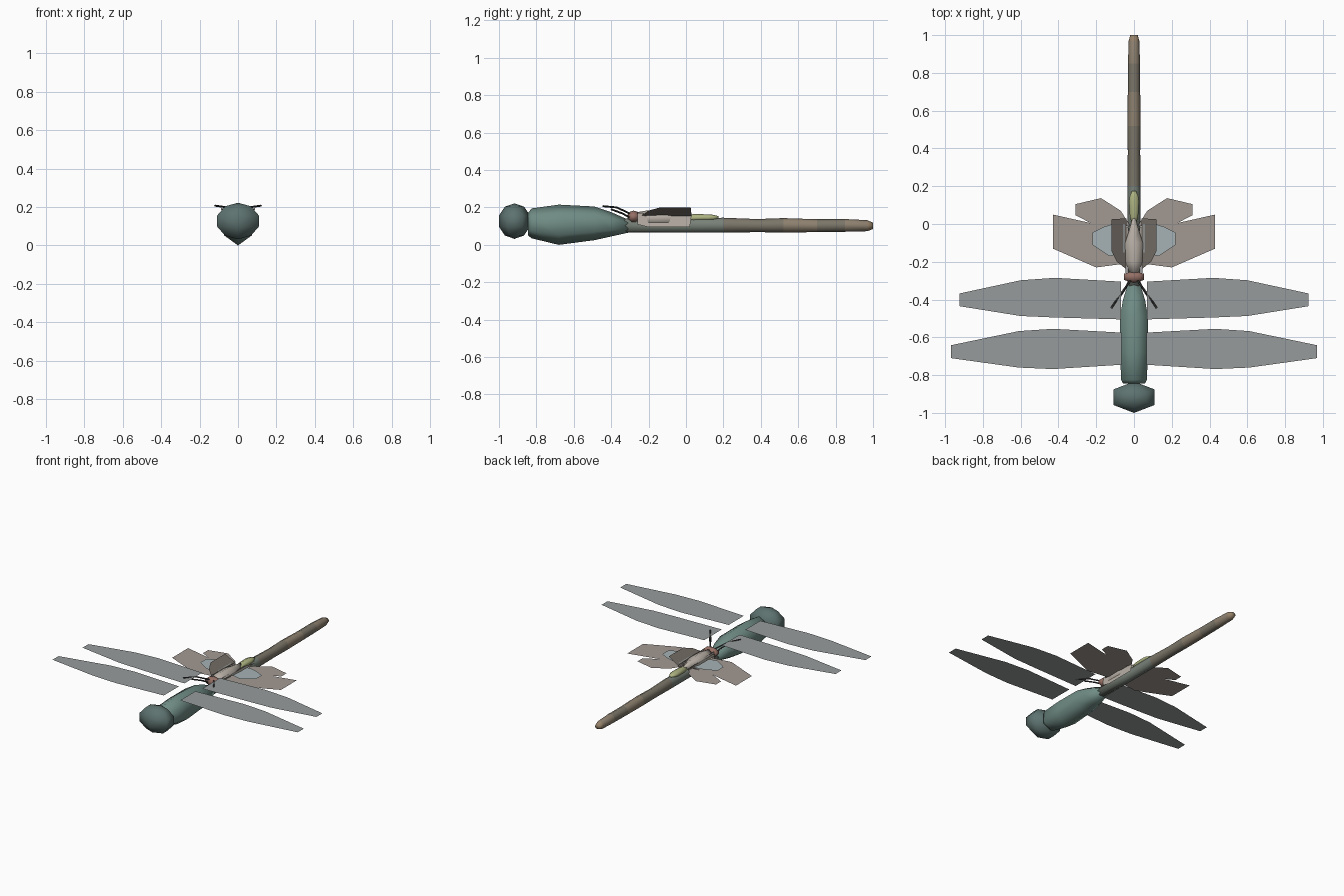
import bpy, bmesh
from math import sin, cos, pi

if "Cube" in bpy.data.objects:
    bpy.data.objects.remove(bpy.data.objects["Cube"])

def mat(name, r, g, b):
    m = bpy.data.materials.new(name)
    m.diffuse_color = (r, g, b, 1)
    m.use_nodes = True
    m.node_tree.nodes["Principled BSDF"].inputs["Base Color"].default_value = m.diffuse_color
    return m

TEAL = mat("teal", .16, .26, .23)
DARK_TEAL = mat("dark_teal", .11, .17, .16)
WING = mat("wing_grey", .31, .33, .33)
TAUPE = mat("taupe", .36, .32, .29)
BLUE = mat("pale_blue", .38, .45, .47)
DUSK = mat("dusk", .17, .15, .13)
CREAM = mat("cream", .48, .43, .38)
RUST = mat("rust", .30, .16, .13)
GREEN = mat("soft_green", .42, .45, .22)
BLACK = mat("charcoal", .04, .04, .04)
TAIL = [mat("tail_%d" % i, *c) for i, c in enumerate(
    [(.19, .22, .19), (.20, .18, .14), (.27, .22, .16), (.30, .22, .14)])]

def finish(name, bm, mats, smooth=False):
    me = bpy.data.meshes.new(name)
    bm.to_mesh(me)
    bm.free()
    for m in mats:
        me.materials.append(m)
    for p in me.polygons:
        p.use_smooth = smooth
    ob = bpy.data.objects.new(name, me)
    bpy.context.collection.objects.link(ob)
    return ob

def loft(name, sections, mats, sides=6, pick=None):
    """Sections are (y, half width, bottom z, top z) along the body."""
    bm = bmesh.new()
    k = cos(pi / sides) if sides == 6 else 1
    rings = []
    for y, w, lo, hi in sections:
        rings.append([bm.verts.new((w / k * sin(2 * pi * i / sides), y,
                     (lo + hi) / 2 + (hi - lo) / 2 * cos(2 * pi * i / sides)))
                     for i in range(sides)])
    for j in range(len(rings) - 1):
        a, b = rings[j], rings[j + 1]
        for i in range(sides):
            n = (i + 1) % sides
            f = bm.faces.new((a[i], a[n], b[n], b[i]))
            f.material_index = pick[j] if pick else 0
    bm.faces.new(rings[0])
    end = bm.faces.new(rings[-1])
    end.material_index = pick[-1] if pick else 0
    bmesh.ops.recalc_face_normals(bm, faces=bm.faces)
    return finish(name, bm, mats, True)

def ball(name, loc, radii, m, seg=6, rings=5):
    bm = bmesh.new()
    bmesh.ops.create_uvsphere(bm, u_segments=seg, v_segments=rings, radius=1)
    r = max(abs(v.co.x) for v in bm.verts)
    ry = max(abs(v.co.y) for v in bm.verts)
    if r > ry + .01:      # turn a corner toward the front
        for v in bm.verts:
            v.co.x, v.co.y = -v.co.y, v.co.x
        r, ry = ry, r
    for v in bm.verts:
        v.co = (loc[0] + v.co.x / r * radii[0], loc[1] + v.co.y / ry * radii[1],
                loc[2] + v.co.z * radii[2])
    return finish(name, bm, [m], True)

def plate_pair(name, pts, z, m):
    """Thin sheet and its mirror; z is a height or a function of x."""
    for side, s in (("left", -1), ("right", 1)):
        bm = bmesh.new()
        f = bm.faces.new([bm.verts.new((s * x, y, z(x) if callable(z) else z))
                          for x, y in pts])
        f.normal_update()
        if f.normal.z < 0:
            f.normal_flip()
        finish(name + "_" + side, bm, [m])

# dragonfly body
ball("dragonfly_head", (0, -.917, .127), (.108, .083, .095), DARK_TEAL)
loft("dragonfly_thorax", [(-.845, .058, .05, .17), (-.825, .068, .035, .195),
     (-.68, .074, .0, .215), (-.49, .074, .025, .205), (-.40, .058, .045, .175),
     (-.31, .03, .065, .135)], [TEAL])
loft("dragonfly_tail", [(-.36, .035, .065, .14), (-.05, .034, .065, .143),
     (.2, .034, .065, .145), (.38, .033, .068, .138), (.52, .034, .066, .143),
     (.7, .033, .068, .137), (.85, .032, .07, .138), (.97, .028, .073, .132),
     (1.0, .02, .085, .118)], TAIL, 8, [0, 0, 1, 1, 2, 1, 2, 3])

# dragonfly wings
plate_pair("dragonfly_front_wing", [(.065, -.575), (.43, -.555), (.61, -.567),
           (.97, -.642), (.97, -.71), (.61, -.76), (.43, -.768), (.065, -.745)],
           .211, WING)
plate_pair("dragonfly_rear_wing", [(.07, -.305), (.42, -.285), (.6, -.298),
           (.925, -.368), (.925, -.435), (.6, -.487), (.42, -.495), (.07, -.505)],
           .204, WING)

# butterfly body resting on the tail
ball("butterfly_head", (0, -.28, .15), (.052, .033, .033), RUST)
loft("butterfly_body", [(-.26, .025, .11, .175), (-.2, .045, .1, .185),
     (-.1, .047, .1, .185), (-.03, .025, .11, .175), (.03, .008, .13, .165)], [CREAM])
loft("butterfly_abdomen", [(.0, .012, .13, .155), (.04, .022, .125, .165),
     (.12, .026, .128, .163), (.15, .022, .132, .16), (.175, .01, .14, .153)], [GREEN])

# butterfly wings
plate_pair("butterfly_fore_wing", [(.43, .05), (.43, -.13), (.2, -.23),
           (.05, -.21), (.02, -.1), (.03, -.02), (.23, .005)], .148, TAUPE)
plate_pair("butterfly_hind_wing", [(.31, .105), (.175, .137), (.07, .07),
           (.02, -.01), (.15, -.02), (.23, .005), (.31, .047)], .145, TAUPE)
plate_pair("butterfly_inner_wing", [(.22, -.045), (.22, -.11), (.13, -.17),
           (.05, -.15), (.05, .0), (.11, .0), (.16, -.015)], .163, BLUE)
plate_pair("butterfly_raised_wing", [(.04, .03), (.12, .025), (.12, -.14),
           (.09, -.2), (.04, -.24)], lambda x: .155 + (x - .04) * .56, DUSK)

# folded side panels, antennae and feelers
for side, s in (("left", -1), ("right", 1)):
    bm = bmesh.new()
    bm.faces.new([bm.verts.new((s * x, y, z)) for x, y, z in (
        (.04, -.26, .17), (.045, -.26, .11), (.045, -.2, .095),
        (.045, .02, .095), (.04, .03, .16))])
    f = list(bm.faces)[0]
    f.normal_update()
    if f.normal.x * s < 0:
        f.normal_flip()
    finish("butterfly_side_panel_" + side, bm, [CREAM])
    for nm, path in (("antenna", [(.015, -.295, .165), (.07, -.37, .2), (.12, -.445, .207)]),
                     ("feeler", [(.02, -.29, .14), (.045, -.34, .168), (.085, -.40, .19)])):
        cu = bpy.data.curves.new(nm, 'CURVE')
        cu.dimensions = '3D'
        cu.bevel_depth = .005
        cu.bevel_resolution = 0
        cu.use_fill_caps = True
        sp = cu.splines.new('POLY')
        sp.points.add(len(path) - 1)
        for p, c in zip(sp.points, path):
            p.co = (s * c[0], c[1], c[2], 1)
        cu.materials.append(BLACK)
        ob = bpy.data.objects.new("butterfly_%s_%s" % (nm, side), cu)
        bpy.context.collection.objects.link(ob)
